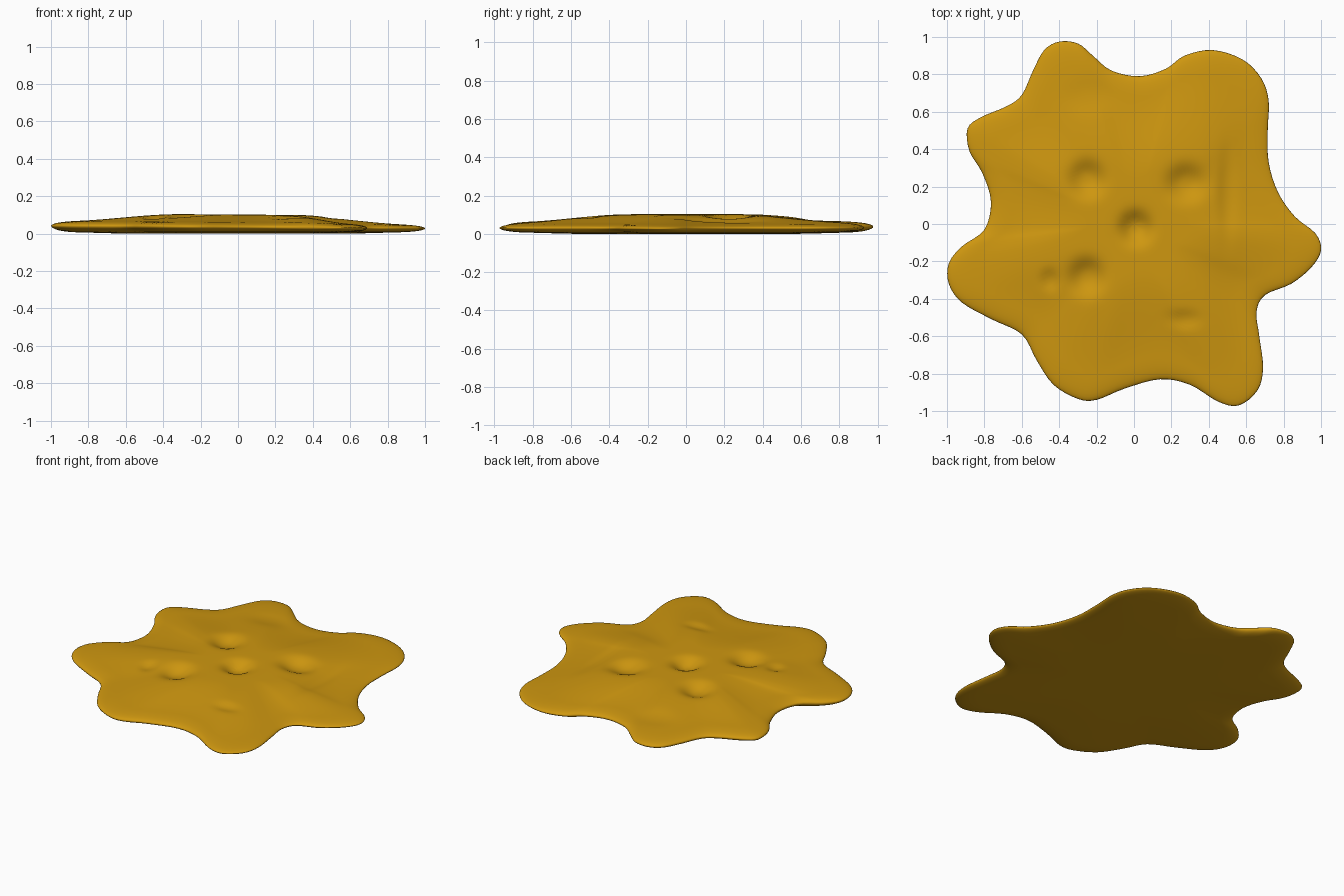
import bpy, bmesh, math
from mathutils import Vector

if "Cube" in bpy.data.objects:
    bpy.data.objects.remove(bpy.data.objects["Cube"])

# Wavy puddle outline, counterclockwise from the right tip
OUTLINE = [(1.0,-.14),(.97,-.05),(.86,.04),(.77,.17),(.72,.33),(.715,.5),(.72,.66),
    (.68,.78),(.58,.88),(.42,.93),(.27,.90),(.17,.83),(.03,.79),(-.12,.82),(-.22,.90),
    (-.30,.965),(-.40,.975),(-.48,.93),(-.54,.82),(-.60,.69),(-.68,.63),(-.82,.57),
    (-.89,.51),(-.88,.39),(-.81,.27),(-.765,.12),(-.80,-.03),(-.92,-.12),(-.99,-.21),
    (-.99,-.32),(-.92,-.42),(-.76,-.51),(-.60,-.59),(-.52,-.73),(-.43,-.86),
    (-.30,-.935),(-.20,-.94),(-.05,-.88),(.14,-.83),(.30,-.86),(.45,-.95),(.56,-.97),
    (.66,-.89),(.69,-.77),(.67,-.60),(.655,-.47),(.70,-.38),(.84,-.32),(.95,-.23)]

# Dents in the upper surface: x, y, radius x, radius y, depth
DENTS = [(-.25,.24,.10,.10,.04), (.28,.22,.11,.10,.04), (.01,-.02,.09,.09,.045),
         (-.25,-.28,.10,.10,.04), (-.45,-.30,.05,.06,.015), (.27,-.51,.09,.05,.012),
         (.50,.15,.05,.25,.01), (-.25,.68,.13,.10,.008)]


def smooth(a, b, v):
    v = min(1, max(0, (v - a) / (b - a)))
    return v * v * (3 - 2 * v)


def spline(points, steps):
    """Closed Catmull-Rom curve through the points."""
    p = [Vector(q) for q in points]
    n, out = len(p), []
    for i in range(n):
        a, b, c, d = (p[(i + k) % n] for k in (-1, 0, 1, 2))
        for j in range(steps):
            t = j / steps
            out.append((2*b + (c - a)*t + (2*a - 5*b + 4*c - d)*t*t
                        + (3*b - a - 3*c + d)*t**3) / 2)
    return out


def height(t, x, y, upper):
    lean = -.007 * x
    mid = .035 + lean
    s = max(0, (t - .86) / .14)
    bulge = math.sqrt(max(0, 1 - s * s))
    if not upper:
        low = .008 * smooth(.55, .95, t)
        return mid + (low - mid) * bulge
    crest = .060 + lean + .042 * (1 - smooth(.3, .95, t)) - .006 * smooth(.35, .6, x)
    z = mid + (crest - mid) * bulge
    for cx, cy, rx, ry, depth in DENTS:
        q = ((x - cx) / rx) ** 2 + ((y - cy) / ry) ** 2
        z -= depth * math.exp(-1.4 * q ** 1.3)
    return z


# Puddle: concentric rings, from the centre of the top over the rim to the bottom
rim = spline(OUTLINE, 4)
inner = [.86 * i / 40 for i in range(1, 41)]
edge = [.86 + .14 * math.sin(math.pi / 2 * i / 8) for i in range(1, 9)]
levels = [(t, True) for t in inner + edge]
levels += [(t, False) for t in reversed(inner[3::4] + edge[:-1])]

bm = bmesh.new()
rings = [[bm.verts.new((p.x*t, p.y*t, height(t, p.x*t, p.y*t, up))) for p in rim]
         for t, up in levels]
n = len(rim)
for a, b in zip(rings, rings[1:]):
    for i in range(n):
        j = (i + 1) % n
        bm.faces.new((a[i], b[i], b[j], a[j]))
for ring, up in ((rings[0], True), (rings[-1], False)):
    c = bm.verts.new((0, 0, height(0, 0, 0, up)))
    for i in range(n):
        bm.faces.new((c, ring[i], ring[(i + 1) % n]))
bmesh.ops.recalc_face_normals(bm, faces=bm.faces)
for f in bm.faces:
    f.smooth = True
mesh = bpy.data.meshes.new("puddle")
bm.to_mesh(mesh)
bm.free()

mat = bpy.data.materials.new("amber")
mat.diffuse_color = (.62, .31, .005, 1)
mat.use_nodes = True
mat.node_tree.nodes["Principled BSDF"].inputs["Base Color"].default_value = mat.diffuse_color
mesh.materials.append(mat)
puddle = bpy.data.objects.new("puddle", mesh)
bpy.context.collection.objects.link(puddle)
